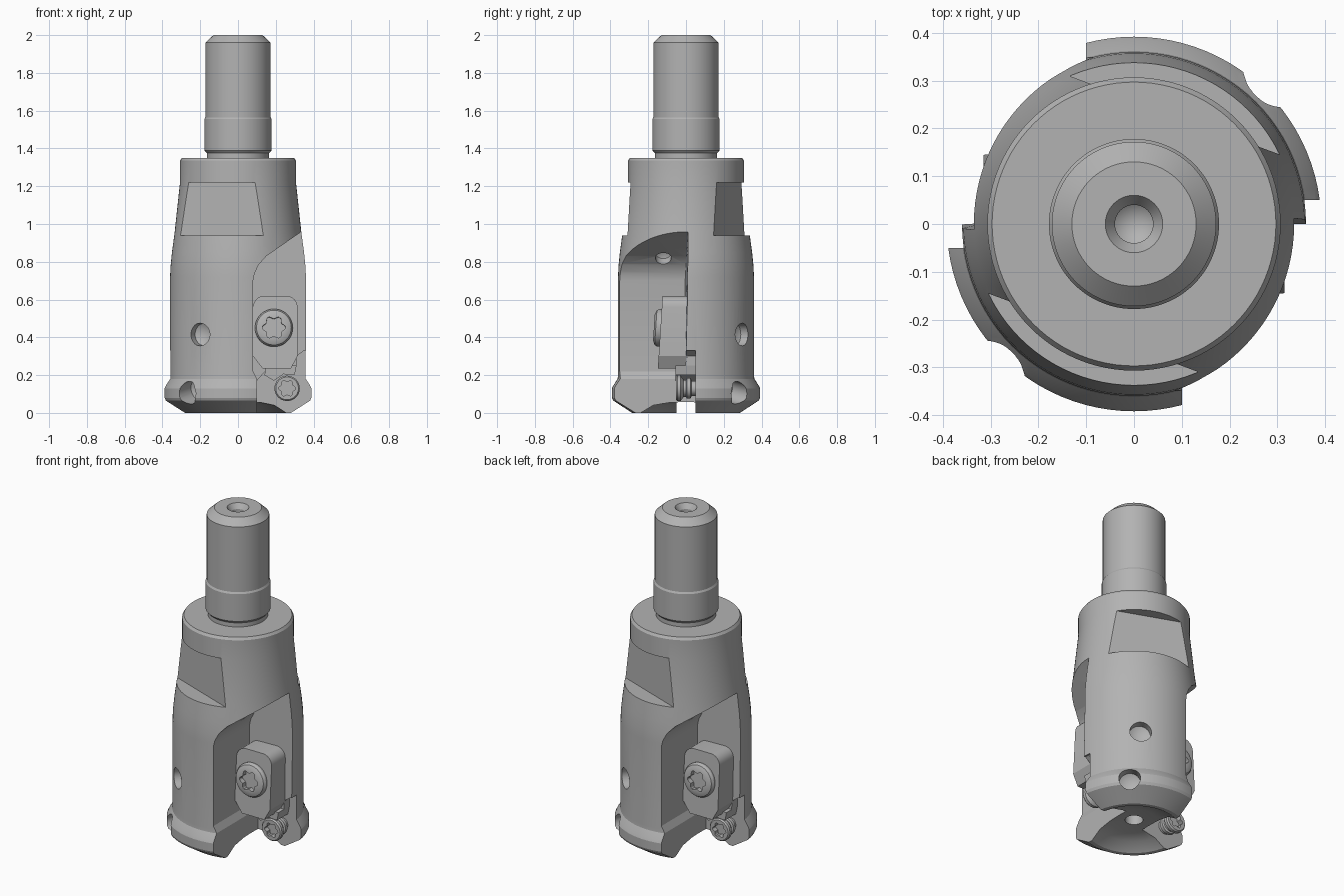
import bpy, bmesh, math
from mathutils import Matrix, Vector

if "Cube" in bpy.data.objects:
    bpy.data.objects.remove(bpy.data.objects["Cube"])

steel = bpy.data.materials.new("steel grey")
steel.diffuse_color = (0.45, 0.45, 0.45, 1)
steel.use_nodes = True
steel.node_tree.nodes["Principled BSDF"].inputs["Base Color"].default_value = steel.diffuse_color
HALF_TURN = Matrix.Rotation(math.pi, 4, 'Z')


def make(name, bm):
    bmesh.ops.recalc_face_normals(bm, faces=bm.faces)
    me = bpy.data.meshes.new(name)
    bm.to_mesh(me)
    bm.free()
    me.materials.append(steel)
    ob = bpy.data.objects.new(name, me)
    bpy.context.collection.objects.link(ob)
    return ob


def lathe(name, profile, n=96):
    """Closed solid of revolution about z; profile starts and ends on the axis."""
    bm = bmesh.new()
    rings = []
    for r, z in profile:
        if r == 0:
            rings.append([bm.verts.new((0, 0, z))])
        else:
            rings.append([bm.verts.new((r * math.cos(2 * math.pi * i / n),
                                        r * math.sin(2 * math.pi * i / n), z)) for i in range(n)])
    for a, b in zip(rings, rings[1:]):
        for i in range(n):
            j = (i + 1) % n
            f = [a[i % len(a)], a[j % len(a)], b[j % len(b)], b[i % len(b)]]
            bm.faces.new(list(dict.fromkeys(f)))
    return make(name, bm)


def prism(name, outline, front, back):
    """Extrude an xz outline along y; front and back give y for a height."""
    bm = bmesh.new()
    a = [bm.verts.new((x, front(z), z)) for x, z in outline]
    b = [bm.verts.new((x, back(z), z)) for x, z in outline]
    bm.faces.new(a)
    bm.faces.new(b[::-1])
    for i in range(len(a)):
        j = (i + 1) % len(a)
        bm.faces.new((a[i], a[j], b[j], b[i]))
    return make(name, bm)


def aim(ob, origin, direction):
    """Place a z-axis solid at origin, pointing along direction."""
    rot = Vector(direction).to_track_quat('Z', 'Y').to_matrix().to_4x4()
    ob.data.transform(Matrix.Translation(origin) @ rot)
    return ob


def twin(ob, name=None):
    """Second copy, half a turn round the tool axis."""
    c = ob.copy()
    c.data = ob.data.copy()
    c.data.transform(HALF_TURN)
    c.name = name or ob.name + "_opposite"
    bpy.context.collection.objects.link(c)
    return c


def carve(ob, cutters):
    for c in cutters:
        m = ob.modifiers.new("cut", 'BOOLEAN')
        m.operation, m.solver, m.object = 'DIFFERENCE', 'EXACT', c
    dg = bpy.context.evaluated_depsgraph_get()
    me = bpy.data.meshes.new_from_object(ob.evaluated_get(dg))
    ob.modifiers.clear()
    ob.data = me
    for c in cutters:
        bpy.data.objects.remove(c)


def smooth(ob, deg=25):
    bpy.ops.object.select_all(action='DESELECT')
    ob.select_set(True)
    bpy.context.view_layer.objects.active = ob
    bpy.ops.object.shade_smooth_by_angle(angle=math.radians(deg))


def drill(r, depth, origin, direction):
    return aim(lathe("drill", [(0, 0), (r, 0), (r, depth), (0, depth + r * 0.6)], 32), origin, direction)


def star(r, depth):
    """Six-lobed socket cutter along z."""
    pts = [(r * (0.87 + 0.13 * math.cos(6 * t)), t) for t in [2 * math.pi * i / 48 for i in range(48)]]
    return prism("socket", [(q * math.cos(t), q * math.sin(t)) for q, t in pts],
                 lambda z: -depth, lambda z: depth)


# Tool body: flanged foot, tapered barrel, collar, neck and shank, with a dished underside and bore
body = lathe("cutter_body", [
    (0, 0.16), (0.05, 0.13), (0.05, 0.06), (0.13, 0.055), (0.2, 0.04), (0.26, 0.0), (0.285, 0.0),
    (0.385, 0.065), (0.392, 0.08), (0.392, 0.13), (0.385, 0.145), (0.362, 0.18), (0.36, 0.2), (0.36, 0.72),
    (0.357, 0.78), (0.35, 0.85), (0.335, 0.96), (0.307, 1.22), (0.307, 1.335), (0.297, 1.35),
    (0.165, 1.35), (0.165, 1.375), (0.178, 1.39), (0.178, 1.555), (0.172, 1.565), (0.172, 1.96),
    (0.13, 2.0), (0.06, 2.0), (0.04, 1.97), (0.04, 1.75), (0, 1.72)])

# Chip pocket with a sloping curved roof and slightly leaning back wall
pocket = prism("pocket_cutter", [
    (0.1, -0.1), (0.1, 0.18), (0.08, 0.22), (0.08, 0.7), (0.088, 0.74), (0.11, 0.785), (0.15, 0.83),
    (0.33, 0.955), (0.5, 1.07), (0.5, -0.1)],
    lambda z: -0.6, lambda z: -0.01 + 0.065 * max(z - 0.62, 0))
# Deeper cutting-tip seat at the foot
tip_seat = prism("tip_cutter", [
    (0.1, -0.1), (0.1, 0.17), (0.17, 0.25), (0.31, 0.25), (0.31, 0.3), (0.35, 0.33), (0.5, 0.33), (0.5, -0.1)],
    lambda z: -0.3, lambda z: 0.05)
# Spanner flat
flat = prism("flat_cutter", [(-0.4, 0.94), (0.4, 0.94), (0.4, 1.22), (-0.4, 1.22)],
             lambda z: -0.6, lambda z: -0.243)
flat.data.transform(Matrix.Rotation(math.radians(-20.5), 4, 'Z'))
# Coolant holes: barrel, foot and pocket roof
barrel_hole = drill(0.06, 0.12, (-0.24, -0.36, 0.415), (0.5, 0.8, 0))
foot_hole = drill(0.06, 0.16, (-0.305, -0.325, 0.09), (0.62, 0.72, 0.2))
roof_hole = drill(0.042, 0.2, (0.26, -0.12, 0.73), (-0.6, 0, 0.45))
cutters = [pocket, tip_seat, flat, barrel_hole, foot_hole, roof_hole]
carve(body, cutters + [twin(c) for c in cutters])
smooth(body)

# Clamp block with rounded top corners and chamfered foot
outline = [(0.13, 0.235), (0.28, 0.235), (0.315, 0.3)]
for cx, start in ((0.255, 0), (0.14, 90)):
    for k in range(7):
        t = math.radians(start + 15 * k)
        outline.append((cx + 0.06 * math.cos(t), 0.56 + 0.06 * math.sin(t)))
outline.append((0.08, 0.3))
clamp = prism("clamp_block", outline, lambda z: -0.148 + 0.065 * (z - 0.25), lambda z: 0.01)
smooth(clamp)

# Wedge-shaped shim under the clamp
shim = prism("shim", [(0.14, 0.2), (0.19, 0.17), (0.24, 0.205), (0.3, 0.2), (0.31, 0.25), (0.15, 0.26)],
             lambda z: -0.055, lambda z: 0.06)


def screw(name, profile, socket_r, depth, top, origin, direction):
    ob = lathe(name, profile, 48)
    s = star(socket_r, depth)
    s.data.transform(Matrix.Translation((0, 0, top)) @ Matrix.Rotation(math.pi / 2, 4, 'X'))
    carve(ob, [s])
    aim(ob, origin, direction)
    smooth(ob)
    return ob


# Domed clamp screw
clamp_screw = screw("clamp_screw", [(0, -0.02), (0.1, -0.02), (0.1, 0.01), (0.092, 0.024), (0.07, 0.034), (0, 0.034)],
                    0.062, 0.03, 0.034, (0.19, -0.136, 0.45), (0, -1, 0.065))
# Grooved tip screw standing on its bare seat
tip_screw = screw("tip_screw", [(0, -0.02), (0.04, -0.02), (0.04, 0.02), (0.055, 0.026), (0.055, 0.045), (0.045, 0.05),
                                (0.045, 0.062), (0.067, 0.078), (0.067, 0.096), (0.06, 0.104), (0, 0.104)],
                  0.045, 0.03, 0.104, (0.26, 0.05, 0.13), (0, -1, 0))

# Repeat the loose parts on the other side
for part in (clamp, shim, clamp_screw, tip_screw):
    twin(part)
